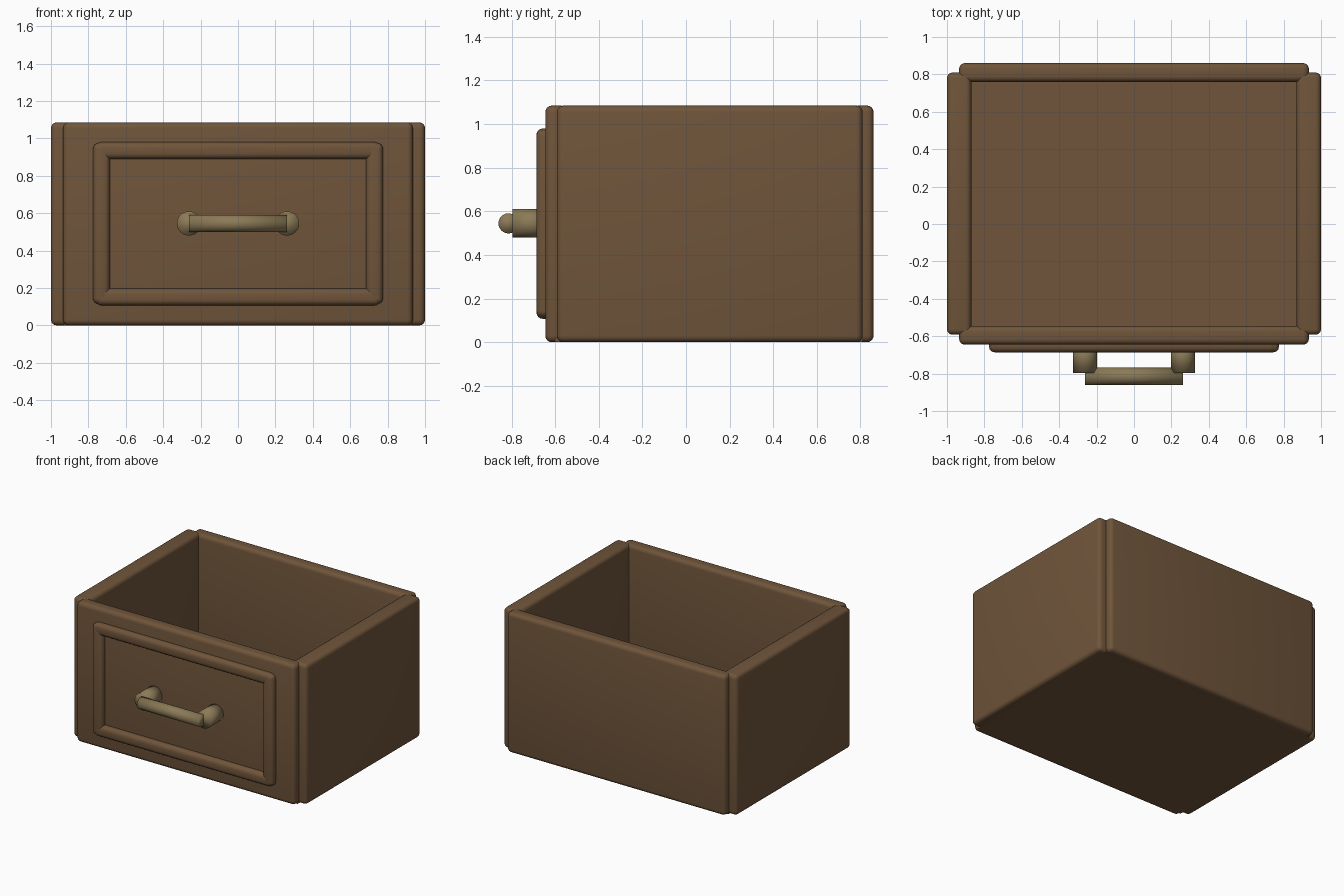
import bpy
from math import radians

if "Cube" in bpy.data.objects:
    bpy.data.objects.remove(bpy.data.objects["Cube"])


def material(name, color):
    m = bpy.data.materials.new(name)
    m.diffuse_color = (*color, 1)
    m.use_nodes = True
    m.node_tree.nodes["Principled BSDF"].inputs["Base Color"].default_value = m.diffuse_color
    return m


WOOD = material("brown_wood", (0.16, 0.09, 0.043))
BRASS = material("dull_brass", (0.26, 0.195, 0.095))


def board(name, lo, hi, bevel=0.03):
    """Rounded board between two corner points."""
    bpy.ops.mesh.primitive_cube_add(size=1, location=[(a + b) / 2 for a, b in zip(lo, hi)])
    o = bpy.context.object
    o.name = name
    o.scale = [b - a for a, b in zip(lo, hi)]
    bpy.ops.object.transform_apply(location=False, rotation=False, scale=True)
    if bevel:
        mod = o.modifiers.new("round_edges", 'BEVEL')
        mod.width, mod.segments = bevel, 4
        bpy.ops.object.modifier_apply(modifier=mod.name)
    bpy.ops.object.shade_smooth_by_angle(angle=radians(35))
    o.data.materials.append(WOOD)


def rod(name, radius, length, center, rotation):
    bpy.ops.mesh.primitive_cylinder_add(vertices=32, radius=radius, depth=length,
                                        location=center, rotation=rotation)
    o = bpy.context.object
    o.name = name
    bpy.ops.object.shade_smooth()
    o.data.materials.append(BRASS)


H = 1.085
# Box panels and floor
board("front_panel", (-0.935, -0.645, 0), (0.935, -0.545, H))
board("back_panel", (-0.935, 0.76, 0), (0.935, 0.86, H))
board("floor_panel", (-0.93, -0.6, 0), (0.93, 0.81, 0.1), 0)

for s, side in ((-1, "left"), (1, "right")):
    xs = sorted((s * 0.87, s * 1.0))
    board(side + "_panel", (xs[0], -0.592, 0), (xs[1], 0.81, H))
    # Upright trim and handle post
    xs = sorted((s * 0.685, s * 0.775))
    board(side + "_trim", (xs[0], -0.686, 0.115), (xs[1], -0.6, 0.975))
    rod(side + "_handle_post", 0.065, 0.176, (s * 0.262, -0.708, 0.545), (radians(90), 0, 0))

# Horizontal trim
for name, z in (("bottom_trim", 0.107), ("top_trim", 0.89)):
    board(name, (-0.76, -0.686, z), (0.76, -0.6, z + 0.09))

# Handle bar
rod("handle_bar", 0.046, 0.524, (0, -0.814, 0.545), (0, radians(90), 0))
